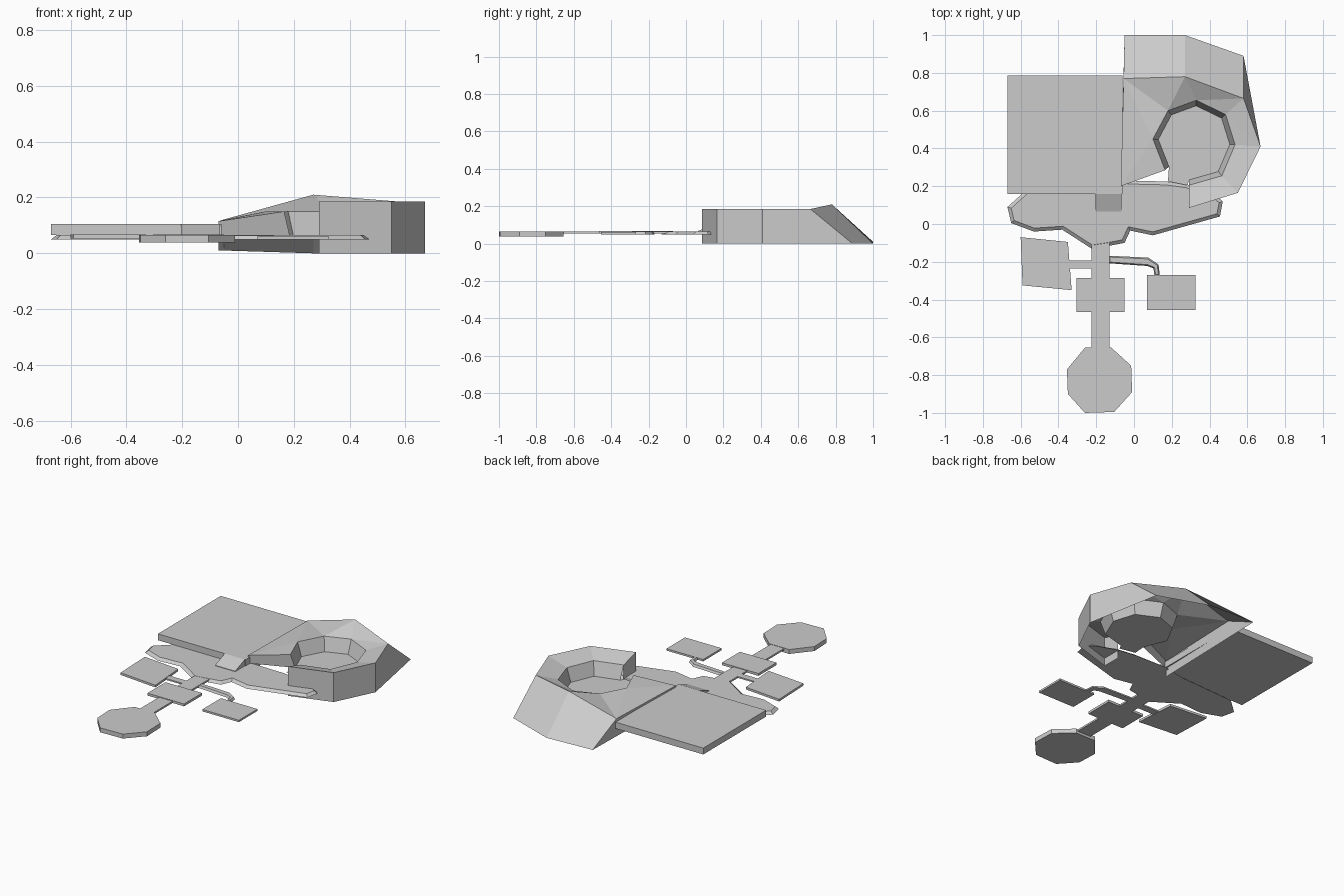
import bpy, bmesh
from mathutils import Vector

if "Cube" in bpy.data.objects:
    bpy.data.objects.remove(bpy.data.objects["Cube"])


def finish(name, bm):
    bmesh.ops.recalc_face_normals(bm, faces=bm.faces)
    mesh = bpy.data.meshes.new(name)
    bm.to_mesh(mesh)
    bm.free()
    ob = bpy.data.objects.new(name, mesh)
    bpy.context.collection.objects.link(ob)
    return ob


def slab(name, outline, z0, z1, taper=0.0):
    """Flat plate from an outline; taper pulls the top edge inward."""
    bm = bmesh.new()
    low = [bm.verts.new((x, y, z0)) for x, y in outline]
    high = [bm.verts.new((x, y, z0 if taper else z1)) for x, y in outline]
    bm.faces.new(low)
    top = bm.faces.new(high)
    bm.normal_update()
    if taper:
        bmesh.ops.inset_region(bm, faces=[top], thickness=taper,
                               use_boundary=True, use_even_offset=True)
        for v in top.verts:
            v.co.z = z1
        bmesh.ops.remove_doubles(bm, verts=bm.verts[:], dist=1e-5)
    else:
        for i in range(len(low)):
            bm.faces.new((low[i - 1], low[i], high[i], high[i - 1]))
    return finish(name, bm)


def box(name, x0, x1, y0, y1, z0, z1):
    return slab(name, [(x0, y0), (x1, y0), (x1, y1), (x0, y1)], z0, z1)


# Large square deck with a ramp down to the main plate
box("square_deck", -0.67, -0.06, 0.16, 0.785, 0.065, 0.105)
bm = bmesh.new()
side = [(0.16, 0.065), (0.16, 0.105), (0.065, 0.068), (0.065, 0.063)]
l, r = [[bm.verts.new((x, y, z)) for y, z in side] for x in (-0.205, -0.065)]
bm.faces.new(l)
bm.faces.new(r)
for i in range(4):
    bm.faces.new((l[i - 1], l[i], r[i], r[i - 1]))
finish("deck_ramp", bm)

# Irregular main plate with sloped rim
slab("main_plate", [
    (-0.67, 0.09), (-0.65, 0.005), (-0.53, -0.04), (-0.38, -0.03),
    (-0.225, -0.13), (-0.13, -0.115), (-0.05, -0.1), (-0.02, -0.035),
    (0.10, -0.06), (0.455, 0.04), (0.47, 0.12), (0.42, 0.16),
    (0.28, 0.21), (0.17, 0.225), (-0.04, 0.23), (-0.2, 0.2), (-0.57, 0.18)],
    0.05, 0.065, 0.018)

# Central walkway, crossing pad and end octagon
box("walkway", -0.225, -0.13, -0.68, -0.08, 0.053, 0.064)
box("crossing_pad", -0.305, -0.05, -0.465, -0.285, 0.053, 0.068)
slab("octagon_pad", [
    (-0.26, -1.0), (-0.105, -0.995), (-0.01, -0.89), (-0.015, -0.75),
    (-0.12, -0.655), (-0.26, -0.655), (-0.355, -0.77), (-0.35, -0.9)],
    0.038, 0.066)

# Side pads and their connecting paths
slab("left_pad", [(-0.6, -0.07), (-0.35, -0.095), (-0.33, -0.35), (-0.59, -0.325)],
     0.053, 0.067)
box("left_path", -0.35, -0.22, -0.235, -0.192, 0.055, 0.064)
box("right_pad", 0.07, 0.325, -0.455, -0.27, 0.05, 0.062)
slab("right_path", [
    (-0.135, -0.168), (0.075, -0.178), (0.13, -0.215), (0.137, -0.275),
    (0.108, -0.275), (0.103, -0.235), (0.07, -0.222), (-0.135, -0.208)],
    0.05, 0.064, 0.007)

# Hollow mound: sloped back, upright right side, crest falling to a sunken bowl
crest_pts = [(-0.055, 0.77, 0.12), (0.27, 0.78, 0.21), (0.58, 0.665, 0.185),
             (0.67, 0.41, 0.185), (0.55, 0.165, 0.185), (0.29, 0.085, 0.185)]
base_pts = [(-0.05, 1.0, 0.01), (0.27, 1.0, 0), (0.58, 0.89, 0),
            (0.67, 0.41, 0), (0.55, 0.165, 0), (0.29, 0.085, 0)]
rim_pts = [(0.165, 0.285), (0.10, 0.45), (0.18, 0.60), (0.33, 0.655),
           (0.485, 0.58), (0.535, 0.42), (0.465, 0.255), (0.29, 0.205)]
bm = bmesh.new()
crest = [bm.verts.new(p) for p in crest_pts]
base = [bm.verts.new(p) for p in base_pts]
rim = [bm.verts.new((x, y, 0.15)) for x, y in rim_pts]
centre = Vector((0.32, 0.43))
floor = []
for p in rim_pts:
    q = centre + (Vector(p) - centre) * 0.87
    floor.append(bm.verts.new((q.x, q.y, 0.065)))
arm = bm.verts.new((-0.07, 0.20, 0.115))
arm_low = bm.verts.new((-0.07, 0.20, 0.01))
arm_mid = bm.verts.new((-0.07, 0.20, 0.065))
end_low = bm.verts.new((0.29, 0.205, 0))

# Outer walls, and crest to rim split into triangles
for i in range(5):
    bm.faces.new((base[i], base[i + 1], crest[i + 1], crest[i]))
    bm.faces.new((crest[i], crest[i + 1], rim[i + 2]))
    bm.faces.new((crest[i + 1], rim[i + 3], rim[i + 2]))
for tri in ((crest[0], rim[2], rim[1]), (crest[0], rim[1], arm), (arm, rim[1], rim[0])):
    bm.faces.new(tri)
# Bowl sides
for i in range(7):
    bm.faces.new((rim[i], rim[i + 1], floor[i + 1], floor[i]))
# Bowl floor reaches out through the front opening
lip = [bm.verts.new(p) for p in ((0.28, 0.205, 0.065), (0.18, 0.225, 0.065))]
bm.faces.new(floor + lip)
# Left wall, arm front and cut end
bm.faces.new((arm, arm_mid, arm_low, base[0], crest[0]))
bm.faces.new((arm, rim[0], floor[0], arm_mid))
bm.faces.new((crest[5], rim[7], end_low, base[5]))
finish("mound_with_bowl", bm)
